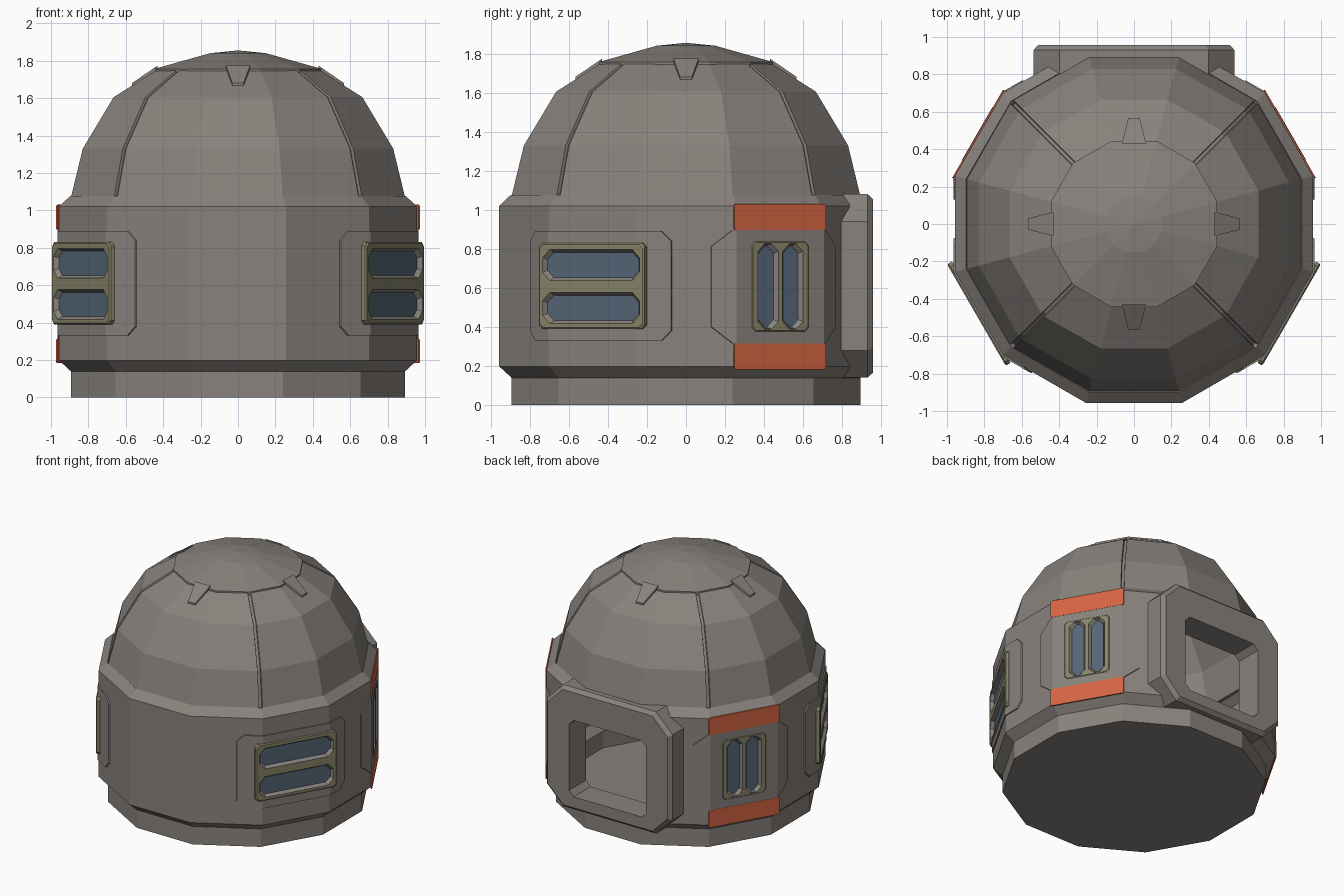
import bpy, bmesh, math
from mathutils import Vector

if "Cube" in bpy.data.objects:
    bpy.data.objects.remove(bpy.data.objects["Cube"])

T15 = math.tan(math.radians(15))
C15 = math.cos(math.radians(15))


def mat(name, r, g, b):
    m = bpy.data.materials.new(name)
    m.diffuse_color = (r, g, b, 1)
    m.use_nodes = True
    m.node_tree.nodes["Principled BSDF"].inputs["Base Color"].default_value = m.diffuse_color
    return m


GREY = mat("warm_grey", 0.25, 0.225, 0.205)
OLIVE = mat("olive_trim", 0.25, 0.235, 0.14)
GLASS = mat("blue_glass", 0.09, 0.135, 0.185)
ORANGE = mat("orange_paint", 0.66, 0.13, 0.055)


def finish(name, bm, material):
    bmesh.ops.remove_doubles(bm, verts=bm.verts, dist=1e-5)
    bmesh.ops.recalc_face_normals(bm, faces=bm.faces)
    me = bpy.data.meshes.new(name)
    bm.to_mesh(me)
    bm.free()
    ob = bpy.data.objects.new(name, me)
    bpy.context.collection.objects.link(ob)
    if material:
        me.materials.append(material)
    return ob


def loft(bm, loops, cap_start=True, cap_end=True, closed=False):
    rows = [[bm.verts.new(p) for p in lp] for lp in loops]
    pairs = list(zip(rows, rows[1:])) + ([(rows[-1], rows[0])] if closed else [])
    for a, b in pairs:
        n = len(a)
        for i in range(n):
            bm.faces.new((a[i], a[(i + 1) % n], b[(i + 1) % n], b[i]))
    if cap_start and not closed:
        bm.faces.new(rows[0][::-1])
    if cap_end and not closed:
        bm.faces.new(rows[-1])
    return rows


def ring(apothem, z, grooved=False):
    # twelve-sided ring, optionally with a seam groove at the four diagonal corners
    pts = []
    R = apothem / C15
    for k in range(12):
        a = math.radians(15 + 30 * k)
        d, t = Vector((math.cos(a), math.sin(a), 0)), Vector((-math.sin(a), math.cos(a), 0))
        cols = [(0, 0)]
        if grooved and k % 3 == 1:
            cols = [(-0.012, 0), (-0.009, 0.018), (0.009, 0.018), (0.012, 0)]
        pts += [d * (R - dep) + t * off + Vector((0, 0, z)) for off, dep in cols]
    return pts


def on_wall(ang, s, z, D):
    # point at distance s along the twelve-sided wall from the middle of a face
    a = math.radians(ang)
    h = D * T15
    side = 1 if s > 0 else -1
    flat = min(abs(s), h)
    b = a + side * math.radians(30)
    p = Vector((math.cos(a), math.sin(a), 0)) * D + Vector((-math.sin(a), math.cos(a), 0)) * flat * side
    p += Vector((-math.sin(b), math.cos(b), 0)) * (abs(s) - flat) * side
    p.z = z
    return p


def flat_pt(ang, s, z, D):
    a = math.radians(ang)
    return Vector((math.cos(a) * D - math.sin(a) * s, math.sin(a) * D + math.cos(a) * s, z))


def octagon(hx, hz, c, cx=0, cz=0):
    q = [(hx, hz - c), (hx - c, hz), (-hx + c, hz), (-hx, hz - c),
         (-hx, -hz + c), (-hx + c, -hz), (hx - c, -hz), (hx, -hz + c)]
    return [(cx + x, cz + z) for x, z in q]


def shell(ob, cutter=None):
    m = ob.modifiers.new("wall", 'SOLIDIFY')
    m.thickness, m.offset = 0.028, -1
    if cutter:
        cut(ob, cutter)


def cut(ob, cutter):
    m = ob.modifiers.new("openings", 'BOOLEAN')
    m.operation, m.solver, m.object = 'DIFFERENCE', 'EXACT', cutter


# window layouts: angle, half width, half height, centre z, front distance, slots (s, z, hs, hz)
FRONT = (0.313, 0.22, 0.61, 0.973, [(0, 0.717, 0.286, 0.08), (0, 0.497, 0.286, 0.08)])
REAR = (0.171, 0.234, 0.607, 0.968, [(-0.073, 0.607, 0.06, 0.222), (0.073, 0.607, 0.06, 0.222)])
WINDOWS = [("front_right", -30, FRONT), ("front_left", 210, FRONT),
           ("rear_right", 30, REAR), ("rear_left", 150, REAR)]

# hidden cutter for the doorway and window openings
bm = bmesh.new()
loft(bm, [[(x, y, z) for x, z in octagon(0.345, 0.305, 0.04, 0, 0.545)] for y in (0.7, 1.1)])
for _, ang, (hs, hz, zc, D, slots) in WINDOWS:
    loft(bm, [[flat_pt(ang, s, z, d) for s, z in octagon(hs - 0.02, hz - 0.02, 0.01, 0, zc)]
              for d in (0.86, 1.05)])
cutter = finish("opening_cutter", bm, None)
cutter.hide_render = True

# lower body with plinth
bm = bmesh.new()
loft(bm, [ring(*p) for p in [(0.893, 0), (0.893, 0.139), (0.957, 0.198), (0.957, 1.02), (0.898, 1.076)]],
     cap_end=False)
shell(finish("body_wall", bm, GREY), cutter)

# dome with four seams
bm = bmesh.new()
loft(bm, [ring(*p, True) for p in [(0.893, 1.07), (0.83, 1.33), (0.665, 1.605), (0.44, 1.748)]], cap_start=False)
shell(finish("dome", bm, GREY))

# top cap
bm = bmesh.new()
loft(bm, [ring(*p) for p in [(0.445, 1.735), (0.445, 1.757), (0.15, 1.84), (0.002, 1.855)]])
finish("dome_cap", bm, GREY)

# four cap tabs
bm = bmesh.new()
for ang in (0, 90, 180, 270):
    out = [(-0.064, 0.43), (0.064, 0.43), (0.03, 0.567), (-0.03, 0.567)]
    loft(bm, [[flat_pt(ang, s, 1.755 - (r - 0.44) * 0.682 + dz, r) for s, r in out] for dz in (-0.03, 0.012)])
finish("cap_tabs", bm, GREY)


def wrap_panel(name, ang, L, c, z0, z1, cz, D):
    # raised panel bending round onto the neighbouring wall faces
    loops = []
    for d in (D - 0.03, D):
        h = d * T15
        cols = [(-L, cz), (-L + c, 0), (-h, 0), (h, 0), (L - c, 0), (L, cz)]
        loops.append([[on_wall(ang, s, z0 + k, d) for s, k in cols],
                      [on_wall(ang, s, z1 - k, d) for s, k in cols]])
    bm = bmesh.new()
    (ib, it), (ob_, ot) = loops
    # each column is a four-point section
    sections = [[ib[i], ob_[i], ot[i], it[i]] for i in range(6)]
    loft(bm, sections)
    cut(finish(name, bm, GREY), cutter)


for name, ang, (hs, hz, zc, D, slots) in WINDOWS:
    front = name.startswith("front")
    if front:
        wrap_panel(name + "_panel", ang, 0.44, 0.05, 0.33, 0.89, 0.05, 0.966)
    else:
        wrap_panel(name + "_panel", ang, 0.385, 0.11, 0.315, 0.897, 0.085, 0.964)
        # orange plates above and below
        bm = bmesh.new()
        for z0, z1 in ((0.183, 0.315), (0.897, 1.03)):
            loft(bm, [[flat_pt(ang, s, z, d) for s, z in
                       octagon(0.272, (z1 - z0) / 2, 0.008, 0, (z0 + z1) / 2)] for d in (0.957, 0.9655)])
        finish(name + "_orange_plates", bm, ORANGE)

    # window surround: bevelled plate with slot holes
    bm = bmesh.new()
    rows = loft(bm, [[flat_pt(ang, s, z, d) for s, z in octagon(hs - i, hz - i, 0.02, 0, zc)]
                     for d, i in ((D - 0.03, 0), (D - 0.008, 0), (D, 0.008))], False, False)
    edge_loops = [rows[-1]]
    for s, z, a, b in slots:
        edge_loops.append([bm.verts.new(flat_pt(ang, u, v, D)) for u, v in octagon(a, b, 0.042, s, z)])
    edges = []
    for lp in edge_loops:
        for i in range(8):
            pair = (lp[i], lp[(i + 1) % 8])
            edges.append(bm.edges.get(pair) or bm.edges.new(pair))
    bmesh.ops.triangle_fill(bm, edges=edges, use_beauty=True)
    finish(name + "_window_surround", bm, OLIVE)

    # sloped slot rims and the glass behind them
    bm, bg = bmesh.new(), bmesh.new()
    for s, z, a, b in slots:
        inner = octagon(a - 0.015, b - 0.015, 0.038, s, z)
        loft(bm, [[flat_pt(ang, u, v, D) for u, v in octagon(a, b, 0.042, s, z)],
                  [flat_pt(ang, u, v, D - 0.025) for u, v in inner]], False, False)
        loft(bg, [[flat_pt(ang, u, v, d) for u, v in inner] for d in (D - 0.05, D - 0.024)])
    finish(name + "_slot_rims", bm, GREY)
    finish(name + "_glass", bg, GLASS)

# rear door frame
bm = bmesh.new()
outer = octagon(0.537, 0.47, 0.14, 0, 0.61)
bevel = octagon(0.512, 0.445, 0.13, 0, 0.61)
hole = octagon(0.33, 0.295, 0.04, 0, 0.545)
loft(bm, [[(x, y, z) for x, z in o] for o, y in
          ((outer, 0.75), (outer, 0.93), (bevel, 0.957), (hole, 0.957), (hole, 0.75))], closed=True)
finish("door_frame", bm, GREY)
